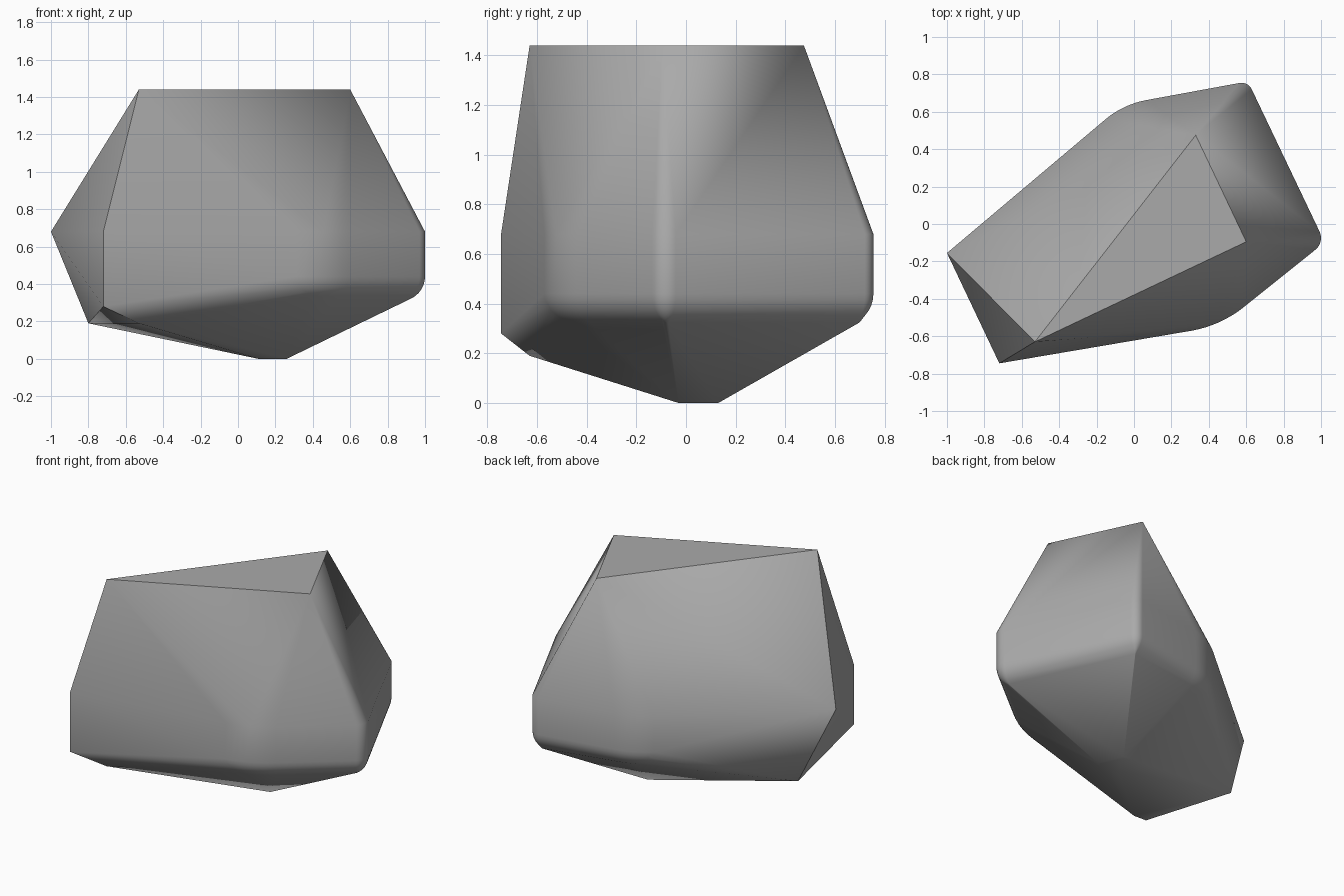
import bpy, bmesh
from math import sin, cos, radians

cube = bpy.data.objects.get("Cube")
if cube:
    bpy.data.objects.remove(cube, do_unlink=True)

# Plain grey stone
stone = bpy.data.materials.new("grey_stone")
stone.use_nodes = True
grey = (0.4, 0.4, 0.4, 1)
stone.diffuse_color = grey
stone.node_tree.nodes["Principled BSDF"].inputs["Base Color"].default_value = grey

BELT_TOP, BELT_LOW, ROUND = 0.68, 0.44, 0.13


def worn_corner(cx, cy, radius, start, end, steps=8):
    """Points of an upright rounded corner whose lower rim curls inward."""
    points = []
    for i in range(steps + 1):
        a = radians(start + (end - start) * i / steps)
        ring = [(radius, BELT_TOP)]
        for j in range(7):
            t = radians(63 * j / 6)
            ring.append((max(radius - ROUND * (1 - cos(t)), 0.004),
                         BELT_LOW - ROUND * sin(t)))
        points += [(cx + r * cos(a), cy + r * sin(a), z) for r, z in ring]
    return points


# Sharp chipped corners: top, left end, underside
points = [
    (-0.53, -0.63, 1.44), (0.60, -0.095, 1.44), (0.33, 0.475, 1.44),
    (-1.0, -0.155, 0.68), (-0.72, -0.745, 0.68), (-0.72, -0.745, 0.28),
    (-0.80, -0.04, 0.19), (-0.53, -0.63, 0.19),
    (0.11, -0.02, 0), (0.26, -0.03, 0), (0.19, 0.13, 0),
]
# Worn corners: right, front, back right, back
points += worn_corner(0.92, -0.075, 0.08, -51, 25)
points += worn_corner(0.20, 0.04, 0.62, -80, -51)
points += worn_corner(0.575, 0.695, 0.06, 25, 100)
points += worn_corner(0.15, 0.20, 0.47, 100, 130)

# Skin the points into one solid rock
bm = bmesh.new()
for p in points:
    bm.verts.new(p)
hull = bmesh.ops.convex_hull(bm, input=bm.verts)
loose = {v for v in hull["geom_interior"] + hull["geom_unused"]
         if isinstance(v, bmesh.types.BMVert)}
bmesh.ops.delete(bm, geom=list(loose), context="VERTS")
bmesh.ops.recalc_face_normals(bm, faces=bm.faces)
mesh = bpy.data.meshes.new("rock")
bm.to_mesh(mesh)
bm.free()
mesh.materials.append(stone)

rock = bpy.data.objects.new("rock", mesh)
bpy.context.collection.objects.link(rock)
bpy.ops.object.select_all(action="DESELECT")
rock.select_set(True)
bpy.context.view_layer.objects.active = rock
bpy.ops.object.shade_smooth_by_angle(angle=radians(30))
